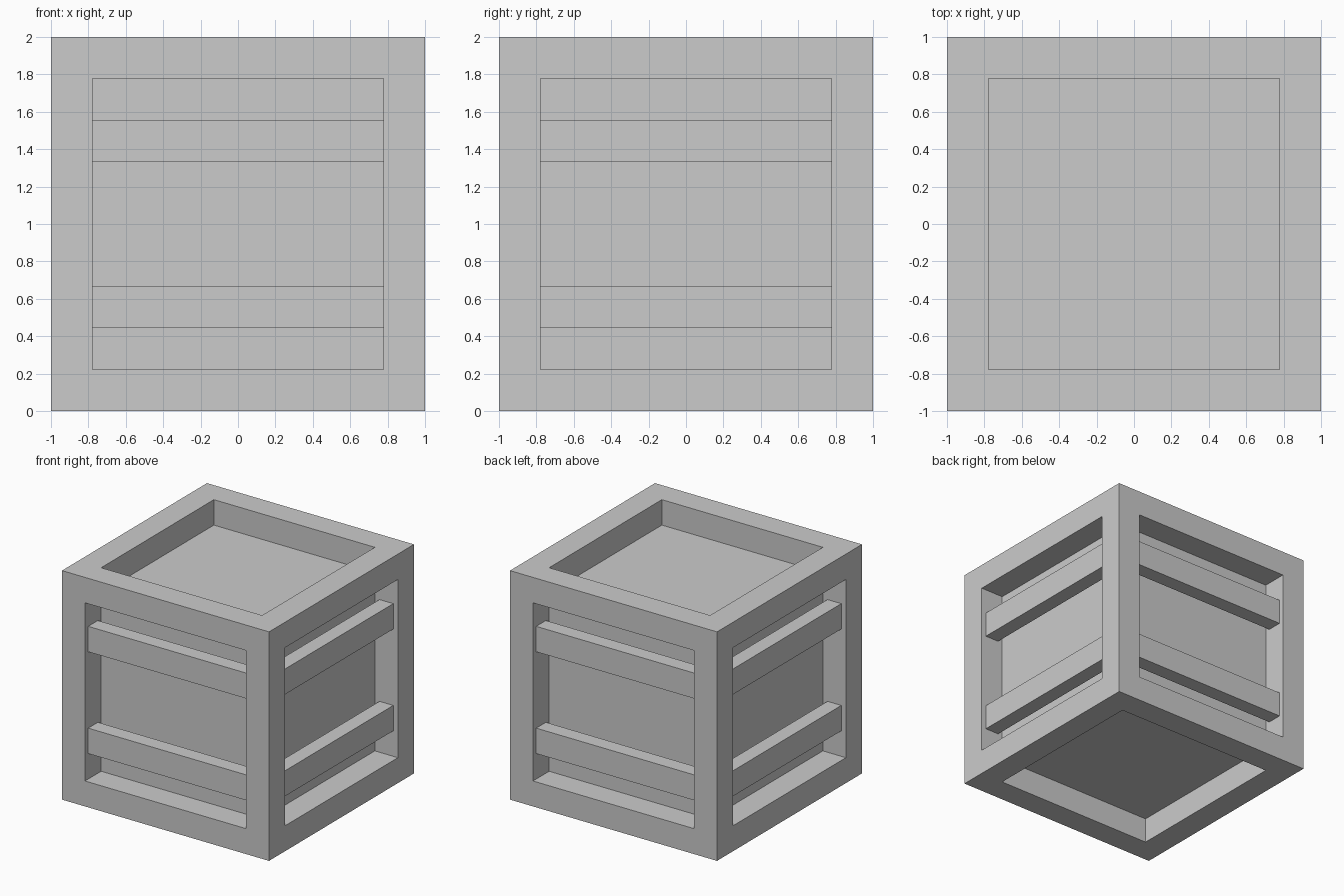
import bpy, bmesh, math
from mathutils import Matrix

if "Cube" in bpy.data.objects:
    bpy.data.objects.remove(bpy.data.objects["Cube"])

BEAM = 2 / 9              # frame beam width and panel recess depth
INNER = 1 - BEAM          # half size of each framed opening


def add_object(name, bm):
    bmesh.ops.recalc_face_normals(bm, faces=bm.faces)
    mesh = bpy.data.meshes.new(name)
    bm.to_mesh(mesh)
    bm.free()
    obj = bpy.data.objects.new(name, mesh)
    bpy.context.collection.objects.link(obj)
    return obj


def add_box(name, size, matrix):
    bm = bmesh.new()
    bmesh.ops.create_cube(bm, size=1)
    bmesh.ops.scale(bm, vec=size, verts=bm.verts)
    obj = add_object(name, bm)
    obj.matrix_world = matrix
    return obj


# Crate frame: a cube with a square opening inset on each face
bm = bmesh.new()
bmesh.ops.create_cube(bm, size=2, matrix=Matrix.Translation((0, 0, 1)))
panels = list(bm.faces)
bmesh.ops.inset_individual(bm, faces=panels, thickness=BEAM, use_even_offset=True)
# Recessed panels: push every opening straight inwards
for face in panels:
    normal = face.normal.copy()
    new = bmesh.ops.extrude_discrete_faces(bm, faces=[face])["faces"][0]
    bmesh.ops.translate(bm, vec=-normal * BEAM, verts=new.verts)
# Outward winding is preserved by the extrusion
mesh_obj = add_object("crate_body", bm)

# Two slats across each of the four sides, floating in the recess
SLAT_DEPTH = 0.6 * BEAM
for i, side in enumerate(("front", "right", "back", "left")):
    turn = Matrix.Rotation(i * math.pi / 2, 4, "Z")
    for level, z in (("lower", 1 - 2 * BEAM), ("upper", 1 + 2 * BEAM)):
        place = turn @ Matrix.Translation((0, -(1 - BEAM / 2), z))
        add_box(f"{side}_{level}_slat", (2 * INNER, SLAT_DEPTH, BEAM), place)
